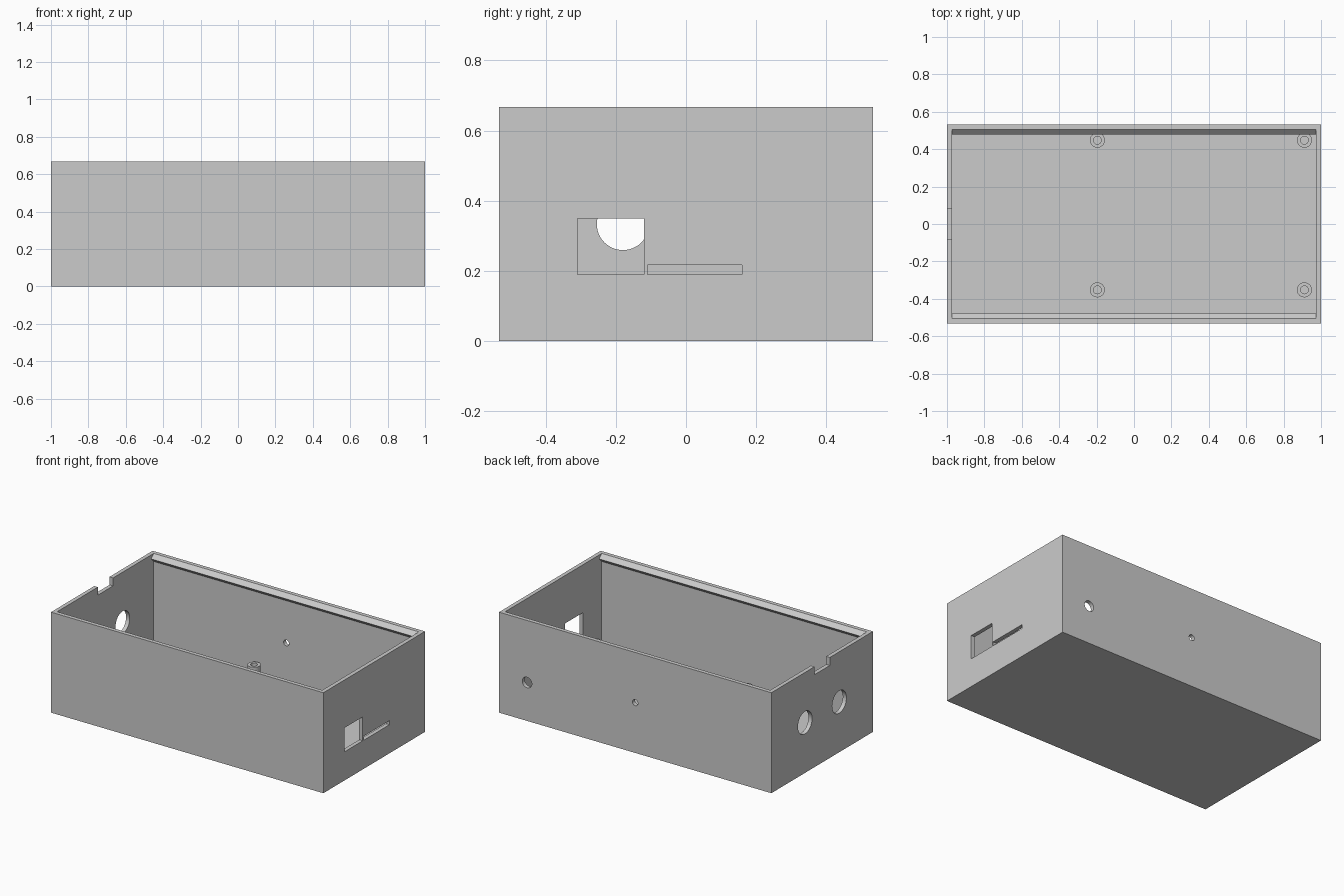
import bpy, bmesh
from math import pi
from mathutils import Matrix, Vector

if "Cube" in bpy.data.objects:
    bpy.data.objects.remove(bpy.data.objects["Cube"])

HX, HY, H, WALL = 1.0, 0.533, 0.667, 0.0267
IX, IY = HX - WALL, HY - WALL

grey = bpy.data.materials.new("plain grey")
grey.use_nodes = True
colour = (0.6, 0.6, 0.6, 1)
grey.diffuse_color = colour
grey.node_tree.nodes["Principled BSDF"].inputs["Base Color"].default_value = colour


def finish(name, bm):
    bmesh.ops.recalc_face_normals(bm, faces=bm.faces)
    mesh = bpy.data.meshes.new(name)
    bm.to_mesh(mesh)
    bm.free()
    mesh.materials.append(grey)
    obj = bpy.data.objects.new(name, mesh)
    bpy.context.collection.objects.link(obj)
    return obj


def box(name, low, high):
    low, high = Vector(low), Vector(high)
    bm = bmesh.new()
    size = Matrix.Diagonal((*(high - low), 1))
    bmesh.ops.create_cube(bm, size=1, matrix=Matrix.Translation((low + high) / 2) @ size)
    return finish(name, bm)


def cylinder(name, centre, radius, length, axis="Z"):
    turn = {"X": Matrix.Rotation(pi / 2, 4, "Y"), "Y": Matrix.Rotation(pi / 2, 4, "X"), "Z": Matrix()}
    bm = bmesh.new()
    bmesh.ops.create_cone(bm, cap_ends=True, segments=48, radius1=radius, radius2=radius,
                          depth=length, matrix=Matrix.Translation(centre) @ turn[axis])
    return finish(name, bm)


def cut(target, cutter):
    mod = target.modifiers.new("cut", "BOOLEAN")
    mod.operation, mod.solver, mod.object = "DIFFERENCE", "EXACT", cutter
    bpy.context.view_layer.objects.active = target
    bpy.ops.object.modifier_apply(modifier=mod.name)
    bpy.data.objects.remove(cutter)


def smooth(obj):
    bpy.ops.object.select_all(action="DESELECT")
    obj.select_set(True)
    bpy.context.view_layer.objects.active = obj
    bpy.ops.object.shade_smooth_by_angle(angle=pi / 6)


# Open-topped case
case = box("case", (-HX, -HY, 0), (HX, HY, H))
cut(case, box("cavity", (-IX, -IY, WALL), (IX, IY, H + 0.2)))

# Connector window and card slot in the right-hand end
cut(case, box("window", (0.9, -0.31, 0.19), (1.1, -0.12, 0.349)))
cut(case, box("slot", (0.9, -0.11, 0.19), (1.1, 0.16, 0.217)))

# Two round ports and a rim notch in the opposite end
for y in (-0.18, 0.18):
    cut(case, cylinder("port", (-HX, y, H / 2), 0.0745, 0.2, "X"))
cut(case, box("notch", (-1.1, -0.08, H - 0.053), (-0.9, 0.08, H + 0.1)))

# Small holes through the back wall
cut(case, cylinder("large_hole", (0.794, HY, 0.255), 0.035, 0.2, "Y"))
cut(case, cylinder("small_hole", (0, HY, H / 2), 0.02, 0.2, "Y"))
smooth(case)

# Triangular snap ridges under the rim on both long walls
for name, side in (("front_ridge", -1), ("back_ridge", 1)):
    bm = bmesh.new()
    profile = [(IY, H), (IY - WALL, H - WALL), (IY, H - 2 * WALL)]
    face = bm.faces.new([bm.verts.new((-IX, side * y, z)) for y, z in profile])
    swept = bmesh.ops.extrude_face_region(bm, geom=[face])["geom"]
    verts = [v for v in swept if isinstance(v, bmesh.types.BMVert)]
    bmesh.ops.translate(bm, verts=verts, vec=(2 * IX, 0, 0))
    finish(name, bm)

# Hollow mounting posts on the floor
for x, x_name in ((-0.196, "right"), (0.911, "left")):
    for y, y_name in ((-0.352, "front"), (0.448, "back")):
        post = cylinder(f"{y_name}_{x_name}_post", (x, y, 0.09), 0.04, 0.14)
        cut(post, cylinder("bore", (x, y, 0.13), 0.021, 0.2))
        smooth(post)
